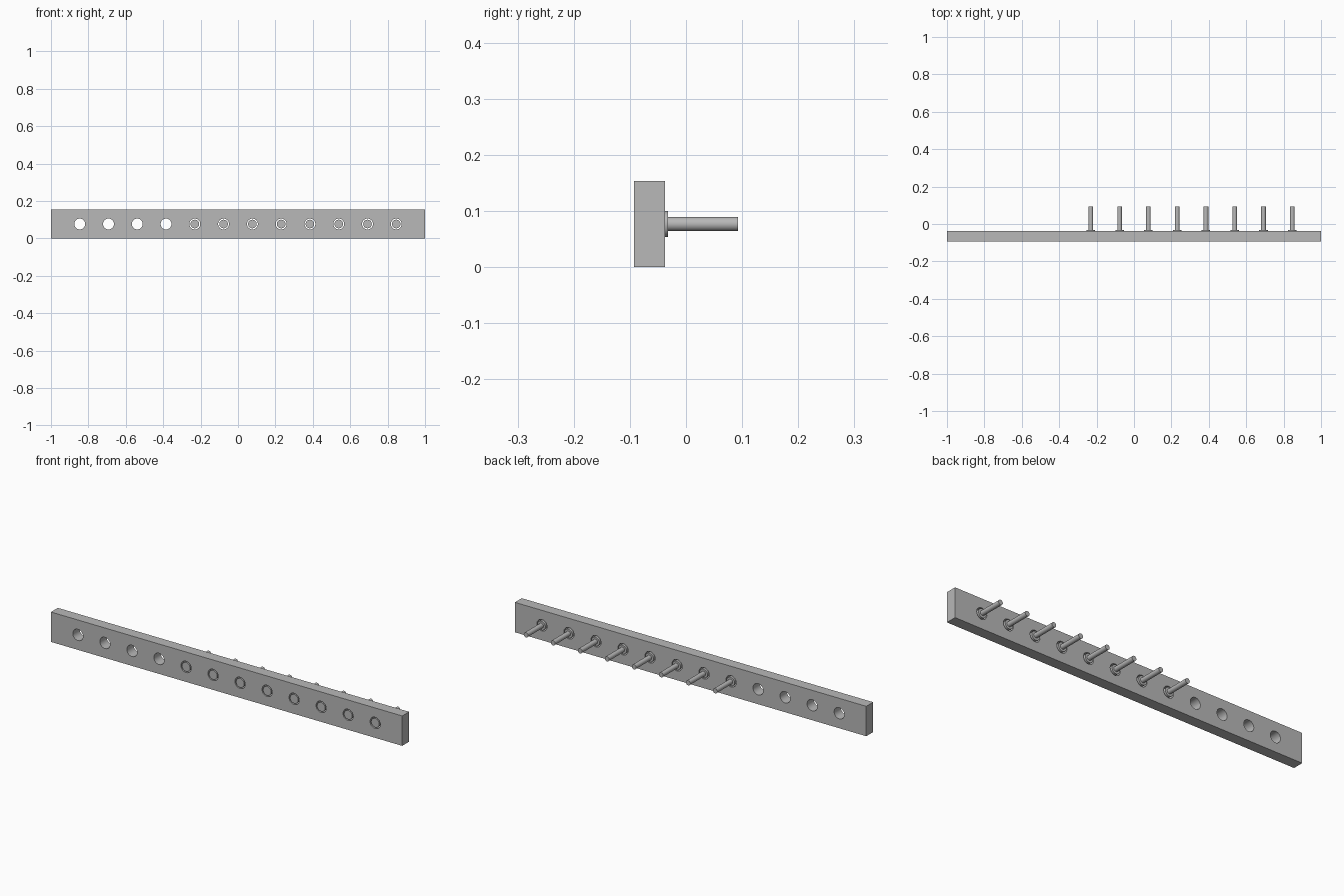
import bpy
import bmesh
from math import radians
from mathutils import Matrix

cube = bpy.data.objects.get("Cube")
if cube:
    bpy.data.objects.remove(cube, do_unlink=True)

# Main dimensions
FRONT, BACK, PIN_END = -0.093, -0.037, 0.093
HEIGHT = 2 / 13
STEP = 2 / 13
MID = HEIGHT / 2
HOLE_R, PLUG_R, PIN_R = 0.029, 0.023, 0.0125
hole_xs = [-1 + STEP * (i + 1) for i in range(12)]

grey = bpy.data.materials.new("plain_grey")
grey.use_nodes = True
grey.diffuse_color = (0.48, 0.48, 0.48, 1)
shader = grey.node_tree.nodes["Principled BSDF"]
shader.inputs["Base Color"].default_value = grey.diffuse_color
shader.inputs["Roughness"].default_value = 0.6


def finish(name, bm):
    bmesh.ops.recalc_face_normals(bm, faces=bm.faces)
    mesh = bpy.data.meshes.new(name)
    bm.to_mesh(mesh)
    bm.free()
    mesh.materials.append(grey)
    obj = bpy.data.objects.new(name, mesh)
    bpy.context.collection.objects.link(obj)
    return obj


def smooth(obj):
    bpy.ops.object.select_all(action="DESELECT")
    obj.select_set(True)
    bpy.context.view_layer.objects.active = obj
    bpy.ops.object.shade_smooth_by_angle(angle=radians(30))


def add_rod(bm, x, radius, y0, y1):
    """Capped cylinder lying along y."""
    place = Matrix.Translation((x, (y0 + y1) / 2, MID)) @ Matrix.Rotation(radians(90), 4, "X")
    bmesh.ops.create_cone(bm, cap_ends=True, segments=48, radius1=radius,
                          radius2=radius, depth=y1 - y0, matrix=place)


# Rectangular bar
bm = bmesh.new()
bmesh.ops.create_cube(bm, size=1, matrix=Matrix.Translation((0, (FRONT + BACK) / 2, MID))
                      @ Matrix.Diagonal((2, BACK - FRONT, HEIGHT, 1)))
bar = finish("bar", bm)

# Row of drilled holes
bm = bmesh.new()
for x in hole_xs:
    add_rod(bm, x, HOLE_R, FRONT - 0.05, BACK + 0.05)
cutter = finish("hole_cutter", bm)
cutter.hide_render = True
drill = bar.modifiers.new("drill", "BOOLEAN")
drill.operation = "DIFFERENCE"
drill.solver = "EXACT"
drill.object = cutter
bpy.context.view_layer.objects.active = bar
bpy.ops.object.modifier_apply(modifier=drill.name)
bpy.data.objects.remove(cutter, do_unlink=True)
smooth(bar)

# Loose plugs with pins in all but the first four holes
for i, x in enumerate(hole_xs[4:], 1):
    bm = bmesh.new()
    add_rod(bm, x, PLUG_R, FRONT, BACK + 0.005)
    smooth(finish(f"plug_{i}", bm))
    bm = bmesh.new()
    add_rod(bm, x, PIN_R, BACK, PIN_END)
    smooth(finish(f"pin_{i}", bm))
